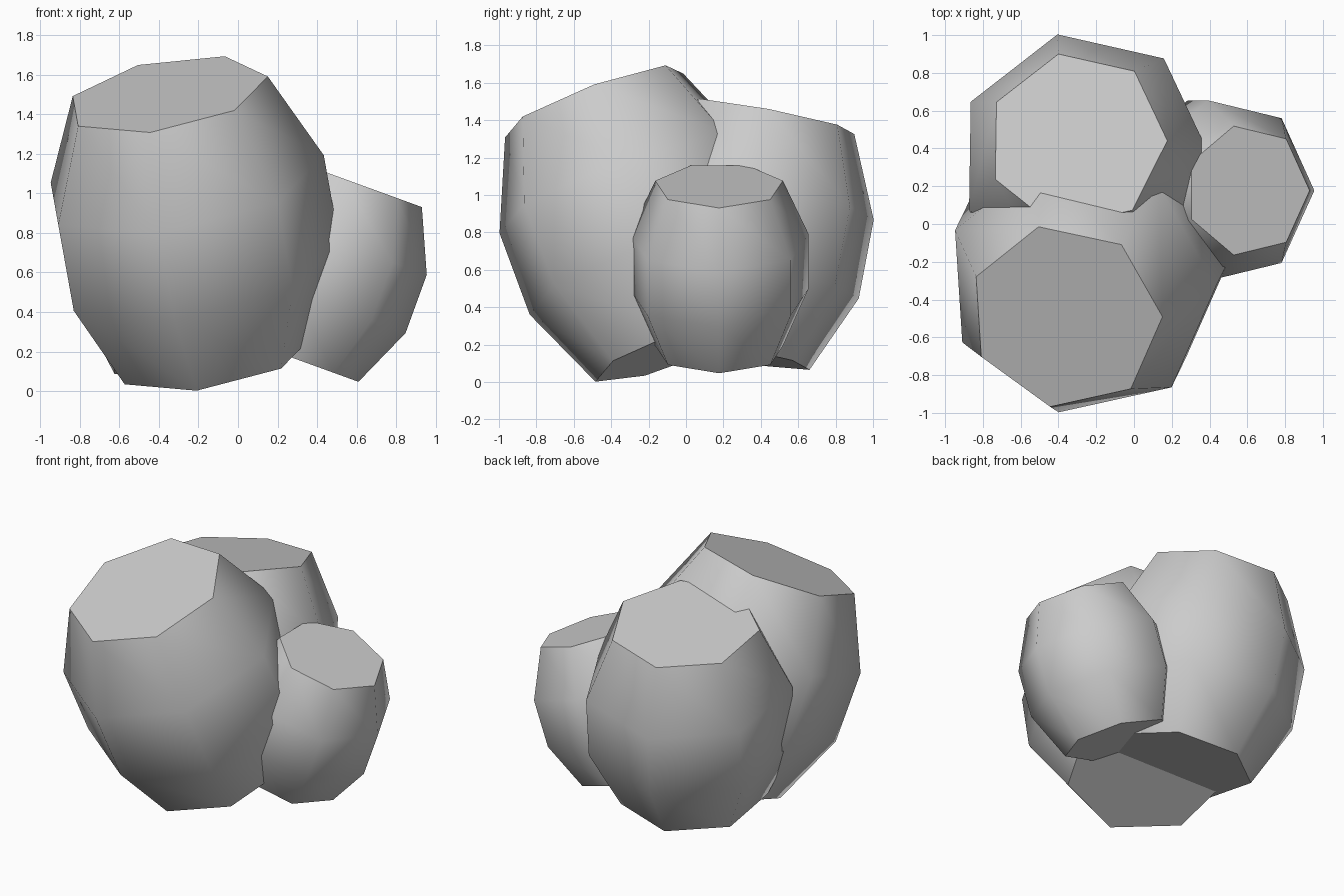
import bpy, bmesh
from math import cos, sin, tau, radians
from mathutils import Vector

if "Cube" in bpy.data.objects:
    bpy.data.objects.remove(bpy.data.objects["Cube"])

SIDES = 7
# (fraction of length from the top, radius factor)
PROFILE = [(0, 1), (1/3, 1.40), (2/3, 1.40), (1, 1)]


def barrel(name, top, slope, radius, length):
    """Seven-sided tilted barrel; slope = rise of the top cap along x and y."""
    top = Vector(top)
    axis = Vector((-slope[0], -slope[1], 1)).normalized()
    u = Vector((1, 0, slope[0])).normalized()
    v = axis.cross(u)
    bm = bmesh.new()
    rings = []
    for t, f in PROFILE:
        c = top - axis * length * t
        rings.append([bm.verts.new(c + radius * f * (u * cos(tau * k / SIDES) + v * sin(tau * k / SIDES)))
                      for k in range(SIDES)])
    for a, b in zip(rings, rings[1:]):
        for k in range(SIDES):
            j = (k + 1) % SIDES
            bm.faces.new((a[k], b[k], b[j], a[j]))
    bm.faces.new(rings[0])
    bm.faces.new(rings[-1][::-1])
    bmesh.ops.recalc_face_normals(bm, faces=bm.faces)
    mesh = bpy.data.meshes.new(name)
    bm.to_mesh(mesh)
    bm.free()
    obj = bpy.data.objects.new(name, mesh)
    bpy.context.collection.objects.link(obj)
    # Smooth sides, crisp cap rims
    bpy.ops.object.select_all(action='DESELECT')
    obj.select_set(True)
    bpy.context.view_layer.objects.active = obj
    bpy.ops.object.shade_smooth_by_angle(angle=radians(60))
    return obj


# Three overlapping barrels leaning outward
barrel("large_front_barrel", (-0.361, -0.491, 1.499), (0.18, 0.37), 0.52, 1.412)
barrel("medium_back_barrel", (-0.301, 0.441, 1.421), (0.082, -0.19), 0.479, 1.287)
barrel("small_side_barrel", (0.601, 0.177, 1.05), (-0.363, 0.0), 0.35, 0.94)
